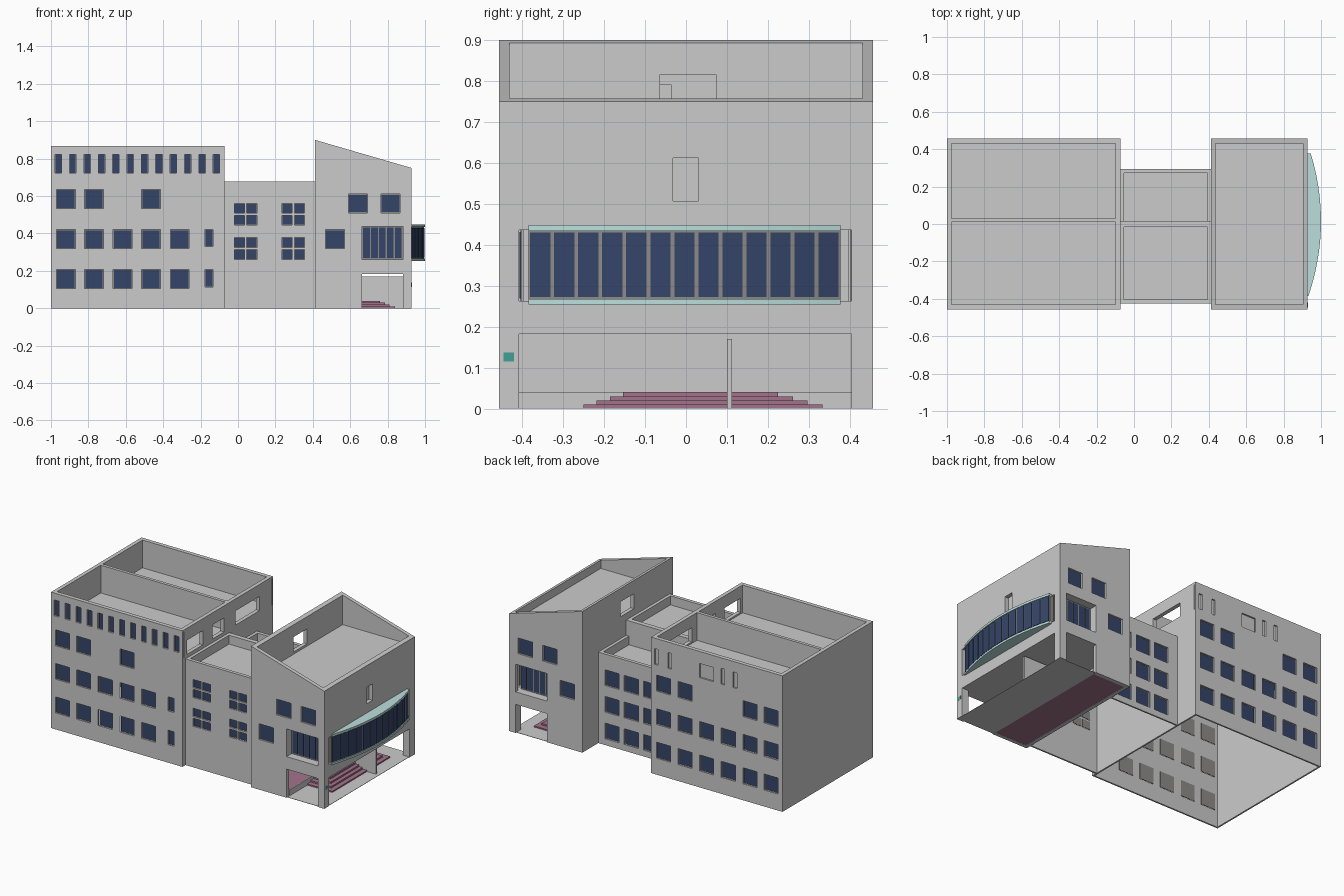
import bpy, bmesh

if "Cube" in bpy.data.objects:
    bpy.data.objects.remove(bpy.data.objects["Cube"])


def material(name, rgb):
    m = bpy.data.materials.new(name)
    m.diffuse_color = (*rgb, 1)
    m.use_nodes = True
    m.node_tree.nodes["Principled BSDF"].inputs["Base Color"].default_value = m.diffuse_color
    return m


BLUE = material("window_glass", (0.035, 0.06, 0.14))
FRAME = material("window_frame", (0.27, 0.26, 0.25))
PINK = material("pink_stone", (0.37, 0.17, 0.26))
AQUA = material("pale_aqua", (0.5, 0.74, 0.72))
TEAL = material("teal", (0.05, 0.35, 0.3))


def finish(name, bm, mat=None):
    bmesh.ops.remove_doubles(bm, verts=bm.verts, dist=1e-5)
    bmesh.ops.recalc_face_normals(bm, faces=bm.faces)
    me = bpy.data.meshes.new(name)
    bm.to_mesh(me)
    bm.free()
    ob = bpy.data.objects.new(name, me)
    bpy.context.collection.objects.link(ob)
    if mat:
        me.materials.append(mat)
    return ob


def face(bm, pts):
    bm.faces.new([bm.verts.new(p) for p in pts])


def add_prism(bm, bottom, top):
    n = len(bottom)
    a = [bm.verts.new(p) for p in bottom]
    b = [bm.verts.new(p) for p in top]
    bm.faces.new(a)
    bm.faces.new(b)
    for i in range(n):
        j = (i + 1) % n
        bm.faces.new((a[i], a[j], b[j], b[i]))


def prism(name, bottom, top, mat=None):
    bm = bmesh.new()
    add_prism(bm, bottom, top)
    return finish(name, bm, mat)


def boxes(name, items, mat=None):
    bm = bmesh.new()
    for x0, x1, y0, y1, z0, z1 in items:
        q = [(x0, y0), (x1, y0), (x1, y1), (x0, y1)]
        add_prism(bm, [(x, y, z0) for x, y in q], [(x, y, z1) for x, y in q])
    return finish(name, bm, mat)


# maps (along wall, depth inward, height) to space
def placer(side, pos):
    return {"front": lambda u, d, z: (u, pos + d, z),
            "back": lambda u, d, z: (u, pos - d, z),
            "left": lambda u, d, z: (pos + d, u, z),
            "right": lambda u, d, z: (pos - d, u, z)}[side]


def wall(name, side, pos, u0, u1, top, windows=(), openings=(), t=0.01, base=0):
    """Wall with rectangular openings; windows also get frame and glass."""
    P = placer(side, pos)
    holes = list(windows) + list(openings)
    us = sorted({u0, u1} | {h[0] for h in holes} | {h[1] for h in holes})
    zs = sorted({base, top} | {h[2] for h in holes} | {h[3] for h in holes})

    def solid(i, j):
        if not (0 <= i < len(us) - 1 and 0 <= j < len(zs) - 1):
            return False
        u, z = (us[i] + us[i + 1]) / 2, (zs[j] + zs[j + 1]) / 2
        return not any(h[0] < u < h[1] and h[2] < z < h[3] for h in holes)

    bm = bmesh.new()
    for i in range(len(us) - 1):
        for j in range(len(zs) - 1):
            if not solid(i, j):
                continue
            c = [(us[i], zs[j]), (us[i + 1], zs[j]), (us[i + 1], zs[j + 1]), (us[i], zs[j + 1])]
            for d in (0, t):
                face(bm, [P(u, d, z) for u, z in c])
            for k, (di, dj) in enumerate(((0, -1), (1, 0), (0, 1), (-1, 0))):
                if not solid(i + di, j + dj):
                    (ua, za), (ub, zb) = c[k], c[(k + 1) % 4]
                    face(bm, [P(ua, 0, za), P(ub, 0, zb), P(ub, t, zb), P(ua, t, za)])
    finish(name, bm)
    frames, panes = [], []
    for a, b, c, d in windows:
        n = 5 if b - a > 0.15 else 1
        e = 0.007 if n > 1 else 0.0035 if b - a > 0.08 else 0.002
        depth = 0.05 if n > 1 else 0.009
        frames.append((a, b, c, d, depth + 0.002, depth + 0.005))
        w = (b - a - e) / n
        for k in range(n):
            panes.append((a + e + k * w, a + k * w + w, c + e, d - e, depth, depth + 0.003))
    for part, items, mat in (("frames", frames, FRAME), ("glass", panes, BLUE)):
        out = []
        for a, b, c, d, e, f in items:
            p, q = P(a, e, c), P(b, f, d)
            out.append([v for k in range(3) for v in sorted((p[k], q[k]))])
        if out:
            boxes(name + "_" + part, out, mat)


def row(centres, z0, z1, w=0.1):
    return [(c - w / 2, c + w / 2, z0, z1) for c in centres]


XA, XB, XC = -0.073, 0.412, 0.928   # block boundaries

# left block
cols = [-0.92, -0.77, -0.617, -0.465, -0.312]
front = row(cols, 0.105, 0.207) + row(cols, 0.32, 0.42) + row([cols[0], cols[1], cols[3]], 0.533, 0.635)
front += row([-0.155], 0.115, 0.207, 0.042) + row([-0.155], 0.33, 0.42, 0.042)
front += row([-0.96 + i * 0.0768 for i in range(12)], 0.722, 0.823, 0.035)
wall("left_block_front", "front", -0.456, -1, XA, 0.867, front)
back_cols = cols + [-0.16]
back = row(back_cols, 0.105, 0.207) + row(back_cols, 0.32, 0.42)
back += row([-0.92, -0.77, -0.312, -0.16], 0.533, 0.635)
wall("left_block_back", "back", 0.456, -1, XA, 0.867, back,
     row([-0.11, -0.205, -0.58, -0.665], 0.70, 0.80, 0.025) + row([-0.465], 0.70, 0.79))
wall("left_block_outer_side", "left", -1, -0.446, 0.446, 0.867)
wall("left_block_inner_side", "right", XA, -0.446, 0.446, 0.69)
wall("left_block_inner_parapet", "right", XA, -0.43, 0.43, 0.867, (),
     [(-0.41, -0.25, 0.70, 0.79), (-0.155, -0.035, 0.70, 0.79), (0.08, 0.32, 0.70, 0.79)],
     t=0.025, base=0.69)
# inner linings that thicken the parapet and close the blind recesses
boxes("left_parapet_lining", [(-0.99, XA, -0.44, -0.43, 0.69, 0.867), (-0.99, XA, 0.43, 0.44, 0.69, 0.867),
                              (-0.99, -0.975, -0.43, 0.43, 0.69, 0.867)]
      + [(-0.99, XA, a, b, 0.855, 0.867) for a, b in ((-0.446, -0.44), (0.44, 0.446))])
boxes("left_block_roof", [(-0.99, XA - 0.01, -0.446, 0.446, 0.675, 0.69)])
boxes("left_roof_divider", [(-0.975, XA - 0.025, 0.01, 0.03, 0.69, 0.867)])

# middle block, with a lower rear half
small = [(a, b, c, d) for a, b in ((-0.02, 0.036), (0.046, 0.102), (0.236, 0.29), (0.302, 0.356))
         for c, d in ((0.262, 0.313), (0.325, 0.377), (0.445, 0.497), (0.508, 0.56))]
wall("middle_block_front", "front", -0.425, XA, XB, 0.677, small)
rear = [w for z in (0.04, 0.21, 0.38) for w in row([0.045, 0.18, 0.315], z, z + 0.1)]
REAR = 0.58
wall("middle_block_back", "back", 0.295, XA, XB, REAR, rear)
boxes("middle_roofs", [(XA, XB, -0.415, -0.015, 0.605, 0.62),
                       (XA, XB, 0.015, 0.285, REAR - 0.07, REAR - 0.055)])
boxes("middle_parapets", [(XA, XB, -0.015, 0.015, REAR - 0.07, 0.677),
                          (XA, XB, -0.415, -0.403, 0.62, 0.677),
                          (XA, XB, 0.273, 0.285, REAR - 0.055, REAR)]
      + [(x, x + 0.02, -0.403, -0.015, 0.62, 0.677) for x in (XA, XB - 0.02)]
      + [(x, x + 0.02, 0.015, 0.273, REAR - 0.055, REAR) for x in (XA, XB - 0.02)])

# right block: matching front and back walls, sloping tops
glazed = [(0.468, 0.57, 0.32, 0.42), (0.59, 0.692, 0.51, 0.61), (0.765, 0.867, 0.51, 0.61),
          (0.662, 0.882, 0.262, 0.438)]
SL = 0.15 / (XC - XB)               # slope of the parapet
for side, y in (("front", -0.456), ("back", 0.456)):
    wall("right_block_" + side, side, y, XB, XC, 0.75, glazed, [(0.662, 0.882, 0, 0.182)], t=0.025)
    P = placer(side, y)
    tri = [(XB, 0.75), (XC, 0.75), (XB, 0.9)]
    prism("sloped_parapet_" + side, [P(x, 0, z) for x, z in tri], [P(x, 0.025, z) for x, z in tri])
wall("right_block_inner_side", "left", XB, -0.431, 0.431, 0.9 - SL * 0.025, (),
     [(-0.063, 0.073, 0.72, 0.815)], t=0.025)
wall("right_block_outer_side", "right", XC, -0.431, 0.431, 0.75, (),
     [(-0.408, 0.404, 0, 0.182), (-0.408, 0.404, 0.263, 0.436), (-0.032, 0.03, 0.507, 0.612)], t=0.025)
for name, x, z in (("inner", XB, 0.9), ("outer", XC - 0.025, 0.75 + SL * 0.025)):
    tri = [(x, z - SL * 0.025), (x + 0.025, z - SL * 0.025), (x, z)]
    prism("parapet_cap_" + name, [(a, -0.431, c) for a, c in tri], [(a, 0.431, c) for a, c in tri])
boxes("side_niche_back", [(0.898, XC - 0.025, -0.04, 0.04, 0.5, 0.62)])
boxes("right_block_floors", [(0.437, 0.903, -0.431, 0.431, z, z + 0.015) for z in (0.182, 0.247, 0.438, 0.69)])
boxes("glazed_corner_jambs", [(0.655, 0.662, a, b, 0.262, 0.438) for a, b in ((-0.431, -0.395), (0.395, 0.431))])
boxes("corner_posts", [(0.882, 0.903, a, b, 0, 0.182) for a, b in ((-0.431, -0.408), (0.404, 0.431))])

# entrance porch
boxes("porch_ground", [(0.664, 0.925, -0.45, 0.45, 0, 0.002)])
boxes("porch_floor", [(0.437, 0.66, -0.431, 0.431, 0.001, 0.04)], PINK)
boxes("porch_sill", [(0.66, 0.664, -0.431, 0.431, 0, 0.04)])
boxes("porch_partition", [(0.66, 0.903, 0.1, 0.112, 0, 0.17)])
boxes("porch_steps", [(0.664, x, -0.25 + i * 0.032, 0.333 - i * 0.036, max(0.002, i * 0.01), (i + 1) * 0.01)
                      for i, x in enumerate((0.84, 0.81, 0.785, 0.76))], PINK)
boxes("wall_plaque", [(XC, XC + 0.001, -0.446, -0.42, 0.115, 0.137)], TEAL)


# curved bay window
N, Y0, Y1 = 13, -0.385, 0.377


def arc(i, off=0.0):
    y = Y0 + (Y1 - Y0) * i / N
    return (1.0 - 0.42 * (y - 0.015) ** 2 + off, y)


def bay(name, off, z0, z1, mat):
    outline = [(0.91, Y0)] + [arc(i, off) for i in range(N + 1)] + [(0.91, Y1)]
    prism(name, [(x, y, z0) for x, y in outline], [(x, y, z1) for x, y in outline], mat)


bay("bay_sill", 0, 0.254, 0.267, AQUA)
bay("bay_canopy", 0, 0.434, 0.448, AQUA)
bay("bay_frame", -0.006, 0.267, 0.434, FRAME)
bm = bmesh.new()
for i in range(N):
    q = [arc(i + a, b) for a, b in ((0.08, -0.008), (0.08, -0.003), (0.92, -0.003), (0.92, -0.008))]
    add_prism(bm, [(x, y, 0.272) for x, y in q], [(x, y, 0.43) for x, y in q])
finish("bay_glass", bm, BLUE)
